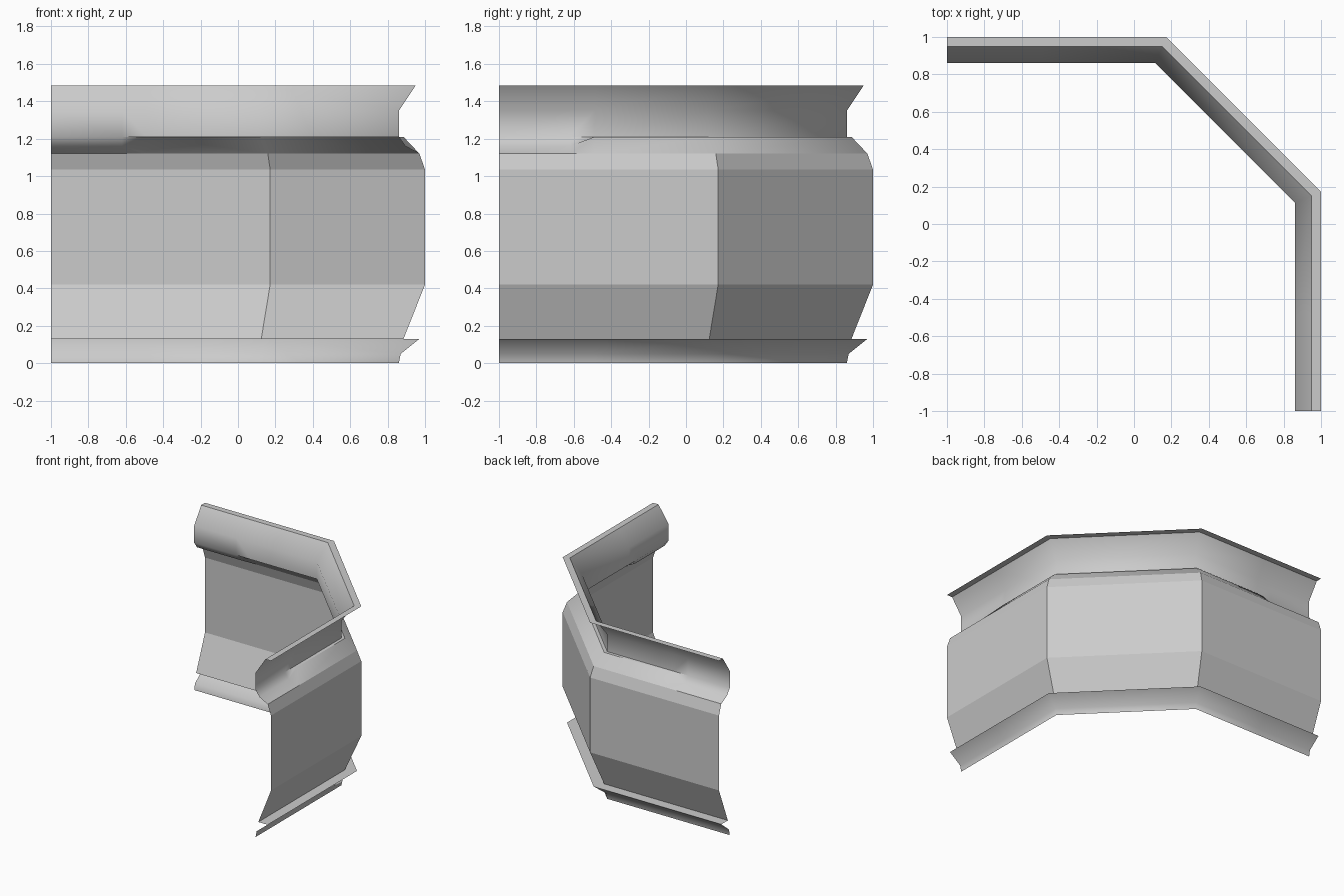
import bpy, math

cube = bpy.data.objects.get("Cube")
if cube:
    bpy.data.objects.remove(cube, do_unlink=True)

# One neutral grey for the whole wall section
grey = bpy.data.materials.new("neutral_grey")
grey.use_nodes = True
grey.diffuse_color = (0.6, 0.6, 0.6, 1)
grey.node_tree.nodes["Principled BSDF"].inputs["Base Color"].default_value = (0.6, 0.6, 0.6, 1)

# Sweep path along the outer face: back run, diagonal, then the mirrored side run.
# Each station is (x, y, inward x, inward y, bulge), with mitred corners.
MITRE = math.tan(math.radians(22.5))
half = [(-1, 1, 0, -1, False),
        (-0.62, 1, 0, -1, False),
        (-0.49, 1, 0, -1, True),
        (0.172, 1, -MITRE, -1, True)]
stations = half + [(y, x, iy, ix, b) for x, y, ix, iy, b in reversed(half)]


def sweep(name, plain, bulged=None, smooth=None):
    """Sweep a profile of (distance, height) points along the path."""
    verts = []
    for x, y, ix, iy, bulge in stations:
        for r, z in (bulged if bulge and bulged else plain):
            verts.append((x + ix * (1 - r), y + iy * (1 - r), z))
    n = len(plain)
    faces = [(i * n + j, i * n + j + 1, (i + 1) * n + j + 1, (i + 1) * n + j)
             for i in range(len(stations) - 1) for j in range(n - 1)]
    mesh = bpy.data.meshes.new(name)
    mesh.from_pydata(verts, [], [tuple(reversed(f)) for f in faces])
    mesh.materials.append(grey)
    obj = bpy.data.objects.new(name, mesh)
    bpy.context.collection.objects.link(obj)
    if smooth:
        bpy.ops.object.select_all(action='DESELECT')
        obj.select_set(True)
        bpy.context.view_layer.objects.active = obj
        bpy.ops.object.shade_smooth_by_angle(angle=math.radians(smooth))
    return obj


# Flared skirt at the foot, with a flat ledge back to the wall
sweep("foot_skirt", [(0.86, 0), (0.87, 0.05), (0.97, 0.13), (0.885, 0.13)], smooth=46)

# Faceted wall panel
sweep("wall_panel", [(0.885, 0.13), (1, 0.42), (1, 1.035), (0.97, 1.12)])

# Shoulder and rail: scooped at the ends, raised along the middle, flat lip on top
rail = [(0.86, 1.21), (0.86, 1.35), (0.95, 1.485), (1, 1.485)]
sweep("top_rail",
      [(0.97, 1.12), (0.895, 1.16)] + rail,
      [(0.97, 1.12), (0.885, 1.21)] + rail, smooth=46)
